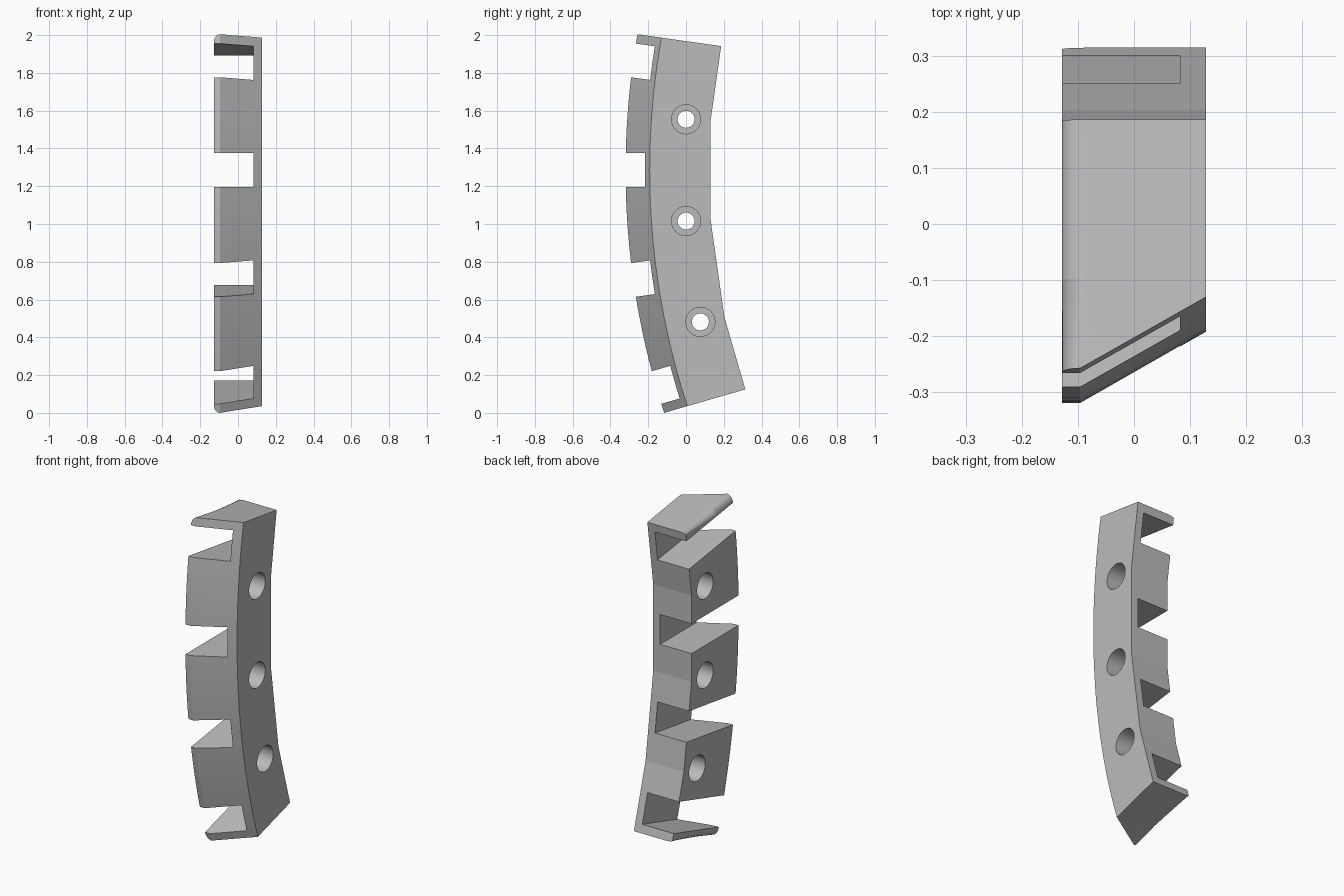
import bpy, bmesh, math
from mathutils import Vector

if "Cube" in bpy.data.objects:
    bpy.data.objects.remove(bpy.data.objects["Cube"], do_unlink=True)

# Arc layout: the bracket bends about an x-parallel axis behind it
AXIS_Y, AXIS_Z = 3.825, 1.285
PITCH = math.radians(8.06)          # angle between slots
HALF_X = 0.128
R_BACK, R_EDGE, R_FRONT, R_HOLE = 3.695, 4.017, 4.145, 3.834
SLOTS = (1, 0, -1, -2)
STEPS = 8                           # front facets per pitch


def on_arc(x, r, a):
    return Vector((x, AXIS_Y - r * math.cos(a), AXIS_Z + r * math.sin(a)))


grey = bpy.data.materials.new("plain_grey")
grey.use_nodes = True
colour = (0.50, 0.50, 0.50, 1)
grey.diffuse_color = colour
grey.node_tree.nodes["Principled BSDF"].inputs["Base Color"].default_value = colour

# Body: slanted cross-section swept along the arc, back in straight panels
bm = bmesh.new()
rings = []
for i in range(int(-2.5 * STEPS), int(1.5 * STEPS) + 1):
    a = i / STEPS * PITCH
    panel = math.floor(i / STEPS + 0.5) * PITCH
    back = R_BACK / math.cos(a - panel)
    section = [(-HALF_X, back), (HALF_X, back), (HALF_X, R_EDGE),
               (-0.096, R_FRONT), (-HALF_X, R_FRONT)]
    rings.append([bm.verts.new(on_arc(x, r, a)) for x, r in section])
for lower, upper in zip(rings, rings[1:]):
    for j in range(5):
        k = (j + 1) % 5
        bm.faces.new((lower[j], lower[k], upper[k], upper[j]))

# Trim both ends parallel to the end slots and cap them
round_edges = []
for slot, side in ((SLOTS[0], 1), (SLOTS[-1], -1)):
    a = slot * PITCH
    normal = Vector((0, math.sin(a), math.cos(a))) * side
    cut = bmesh.ops.bisect_plane(
        bm, geom=bm.verts[:] + bm.edges[:] + bm.faces[:], dist=1e-5,
        plane_co=on_arc(0, R_HOLE, a) + normal * 0.14,
        plane_no=normal, clear_outer=True)["geom_cut"]
    edges = [e for e in cut if isinstance(e, bmesh.types.BMEdge)]
    bmesh.ops.contextual_create(bm, geom=edges)
    round_edges += [e for e in edges
                    if all(v.co.x < -HALF_X + 1e-4 for v in e.verts)]

# Rounded lips on the end tabs
bmesh.ops.bevel(bm, geom=round_edges, offset=0.045, offset_type='OFFSET',
                segments=14, profile=0.5, affect='EDGES', clamp_overlap=False)
bmesh.ops.remove_doubles(bm, verts=bm.verts, dist=1e-5)
bmesh.ops.recalc_face_normals(bm, faces=bm.faces)
mesh = bpy.data.meshes.new("curved_bracket")
bm.to_mesh(mesh)
bm.free()
mesh.materials.append(grey)
bracket = bpy.data.objects.new("curved_bracket", mesh)
bpy.context.collection.objects.link(bracket)
bpy.context.view_layer.objects.active = bracket


def subtract(cutter):
    cutter.hide_render = True
    mod = bracket.modifiers.new("cut", 'BOOLEAN')
    mod.operation, mod.solver, mod.object = 'DIFFERENCE', 'EXACT', cutter
    bpy.context.view_layer.objects.active = bracket
    bpy.ops.object.modifier_apply(modifier=mod.name)
    bpy.data.objects.remove(cutter, do_unlink=True)


def cut_bore(centre, radius, x0, x1):
    bpy.ops.mesh.primitive_cylinder_add(
        vertices=64, radius=radius, depth=x1 - x0,
        location=((x0 + x1) / 2, centre.y, centre.z),
        rotation=(0, math.pi / 2, 0))
    subtract(bpy.context.object)


# Slots leaving a thin plate on one side
for slot in SLOTS:
    a = slot * PITCH
    bpy.ops.mesh.primitive_cube_add(size=1, location=on_arc(-0.118, R_HOLE, a),
                                    rotation=(-a, 0, 0))
    box = bpy.context.object
    box.scale = (0.4, 1.2, 0.18)
    subtract(box)

# Bolt holes, counterbored from both sides
for slot in SLOTS[:3]:
    centre = on_arc(0, R_HOLE, (slot - 0.5) * PITCH)
    cut_bore(centre, 0.045, -0.3, 0.3)
    cut_bore(centre, 0.077, 0.02, 0.3)
    cut_bore(centre, 0.077, -0.3, -0.02)

bpy.ops.object.select_all(action='DESELECT')
bracket.select_set(True)
bpy.context.view_layer.objects.active = bracket
bpy.ops.object.shade_smooth_by_angle(angle=math.radians(7))
